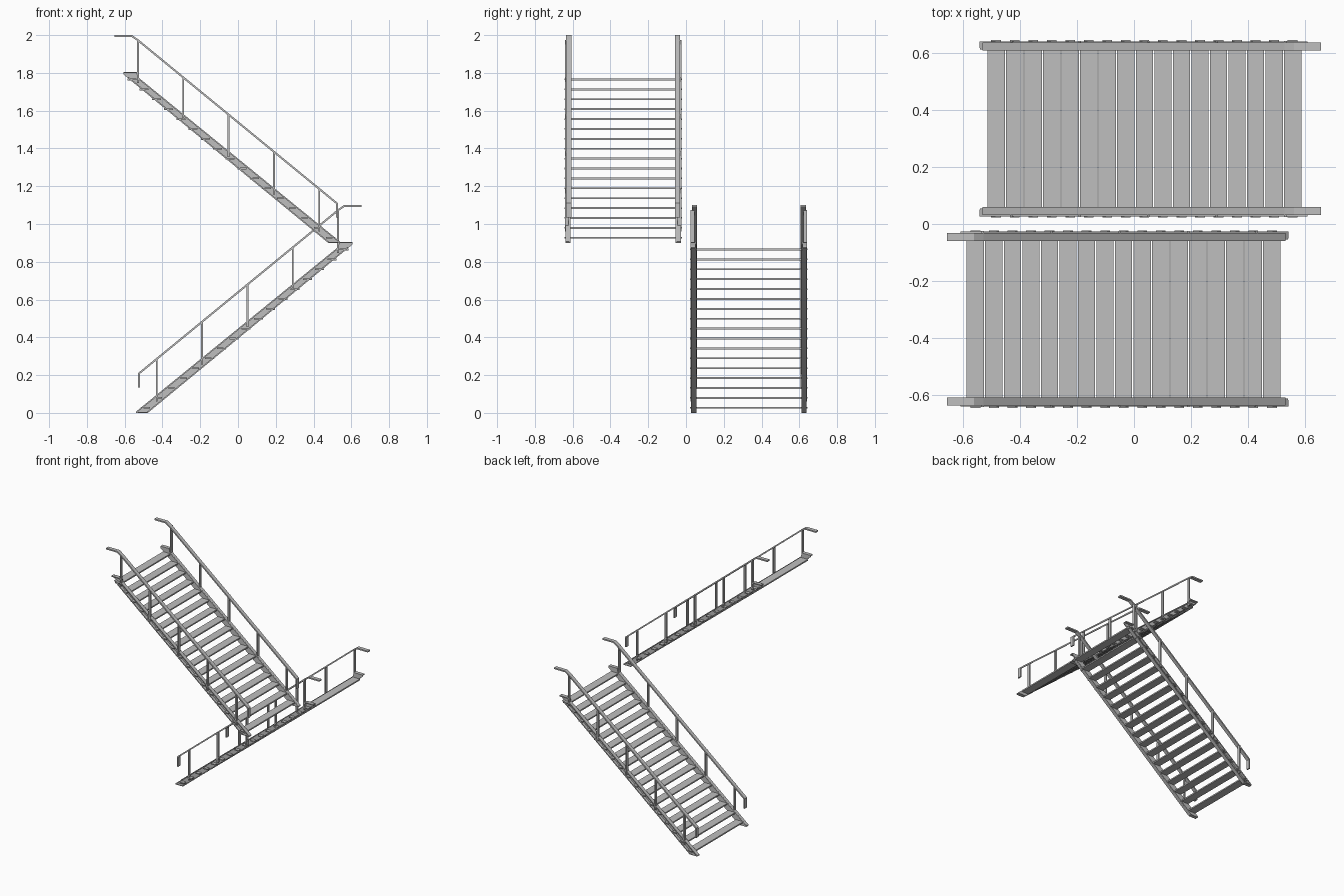
import bpy, bmesh
from mathutils import Matrix, Vector

cube = bpy.data.objects.get("Cube")
if cube:
    bpy.data.objects.remove(cube)

steel = bpy.data.materials.new("grey_steel")
GREY = (0.52, 0.52, 0.52, 1)
steel.diffuse_color = GREY
steel.use_nodes = True
steel.node_tree.nodes["Principled BSDF"].inputs["Base Color"].default_value = GREY

MID_Y = 0.333      # centre line of a flight
SLOPE = 0.82
STEPS = 17


def prism(bm, outline, y0, y1):
    """Extrude an outline in the xz plane from y0 to y1."""
    ends = [[bm.verts.new((x, y, z)) for x, z in outline] for y in (y0, y1)]
    bm.faces.new(ends[0])
    bm.faces.new(ends[1][::-1])
    n = len(outline)
    for i in range(n):
        j = (i + 1) % n
        bm.faces.new((ends[0][i], ends[1][i], ends[1][j], ends[0][j]))


def box(bm, x0, x1, y0, y1, z0, z1):
    prism(bm, [(x0, z0), (x1, z0), (x1, z1), (x0, z1)], y0, y1)


def band(path, thick):
    """Outline of a flat bar that follows a path, with mitred bends."""
    pts = [Vector(p) for p in path]
    left, right = [], []
    for i, p in enumerate(pts):
        a = (p - pts[i - 1]).normalized() if i else None
        b = (pts[i + 1] - p).normalized() if i + 1 < len(pts) else None
        a, b = a or b, b or a
        na, nb = Vector((-a.y, a.x)), Vector((-b.y, b.x))
        m = (na + nb).normalized()
        off = m * (thick / 2 / m.dot(na))
        left.append(p + off)
        right.append(p - off)
    return [tuple(p) for p in left + right[::-1]]


def finish(bm, name, upper, both_sides=True):
    """Mirror to the other side, place in the lower or upper flight."""
    if both_sides:
        copy = bmesh.ops.duplicate(bm, geom=bm.verts[:] + bm.edges[:] + bm.faces[:])
        for v in copy["geom"]:
            if isinstance(v, bmesh.types.BMVert):
                v.co.y = 2 * MID_Y - v.co.y
    bmesh.ops.recalc_face_normals(bm, faces=bm.faces[:])
    if upper:
        turn = Matrix.Translation((0, 0, 0.9)) @ Matrix.Rotation(3.14159265, 4, "Z")
        bm.transform(turn)
    mesh = bpy.data.meshes.new(name)
    bm.to_mesh(mesh)
    bm.free()
    mesh.materials.append(steel)
    bpy.context.collection.objects.link(bpy.data.objects.new(name, mesh))


def top_edge(x):
    return SLOPE * (x + 0.54)


def flight(prefix, upper):
    # Channel stringers: a web with flanges that face outward
    outline = [(-0.478, 0), (0.582, 0.872), (0.607, 0.892), (0.607, 0.906),
               (0.535, 0.906), (0.528, top_edge(0.528)), (-0.54, 0.006), (-0.54, 0)]
    bm = bmesh.new()
    prism(bm, outline, 0.047, 0.055)
    prism(bm, band([(-0.478, 0.004), (0.582, 0.876)], 0.007), 0.027, 0.05)
    prism(bm, band([(-0.538, 0.004), (0.528, top_edge(0.528) - 0.004),
                    (0.535, 0.902), (0.607, 0.902)], 0.007), 0.027, 0.05)
    box(bm, -0.54, -0.478, 0.027, 0.05, 0, 0.005)
    finish(bm, prefix + "_stringers", upper)

    # Treads with narrow tabs through the stringers
    bm = bmesh.new()
    for i in range(STEPS):
        x, z = -0.513 + i * 0.0649, 0.022 + i * 0.0524
        box(bm, x, x + 0.0605, 0.055, 2 * MID_Y - 0.055, z, z + 0.01)
        box(bm, x + 0.013, x + 0.047, 0.022, 2 * MID_Y - 0.022, z + 0.001, z + 0.009)
    finish(bm, prefix + "_treads", upper, both_sides=False)

    # Flat handrails, turned down at the foot and level at the head
    rail = [(-0.525, 0.135), (-0.525, 0.208), (0.53, 1.073), (0.562, 1.095), (0.655, 1.095)]
    bm = bmesh.new()
    prism(bm, band(rail, 0.01), 0.031, 0.059)
    finish(bm, prefix + "_handrails", upper)

    # Posts from the stringer to the rail
    bm = bmesh.new()
    for i in range(5):
        x = -0.43 + i * 0.24
        box(bm, x - 0.005, x + 0.005, 0.025, 0.045,
            top_edge(x) - 0.03, 0.208 + SLOPE * (x + 0.525))
    finish(bm, prefix + "_posts", upper)


flight("lower_flight", False)
flight("upper_flight", True)
